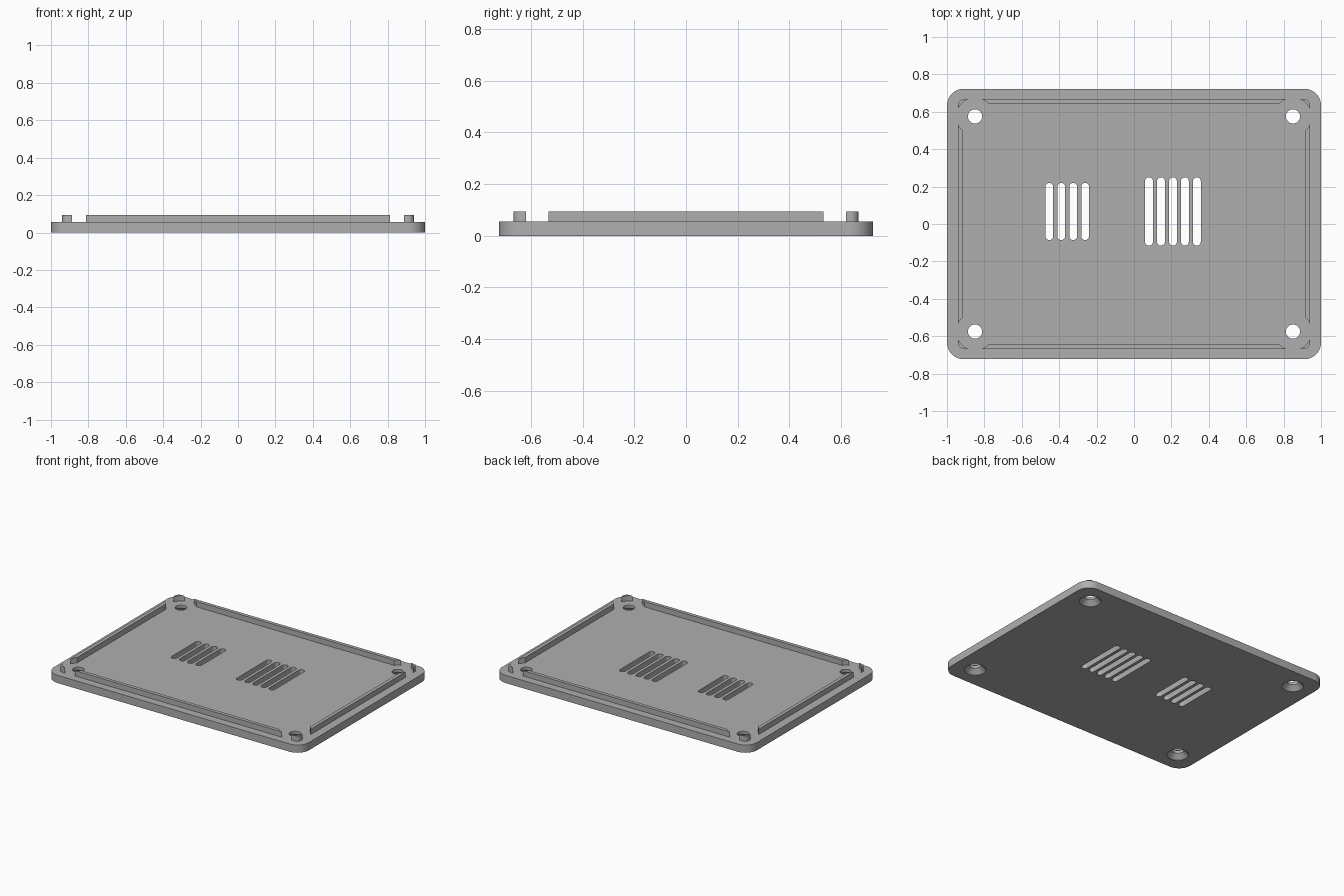
import bpy
import bmesh
from math import pi, cos, sin

PLATE_TOP, LIP_TOP = 0.055, 0.093
HOLES = [(sx * 0.85, sy * 0.575) for sx in (-1, 1) for sy in (-1, 1)]

default = bpy.data.objects.get("Cube")
if default:
    bpy.data.objects.remove(default, do_unlink=True)

grey = bpy.data.materials.new("light grey plastic")
grey.use_nodes = True
colour = (0.43, 0.43, 0.43, 1)
grey.diffuse_color = colour
grey.node_tree.nodes["Principled BSDF"].inputs["Base Color"].default_value = colour


def rounded(cx, cy, hx, hy, r, steps=10):
    """Outline of a rounded rectangle; hx = hy = r gives a circle."""
    pts = []
    for q, (sx, sy) in enumerate([(1, 1), (-1, 1), (-1, -1), (1, -1)]):
        for i in range(steps + 1):
            a = (q + i / steps) * pi / 2
            pts.append((cx + sx * (hx - r) + r * cos(a), cy + sy * (hy - r) + r * sin(a)))
    return [p for i, p in enumerate(pts)
            if abs(p[0] - pts[i - 1][0]) + abs(p[1] - pts[i - 1][1]) > 1e-6]


def circle(x, y, r):
    return rounded(x, y, r, r, r)


def solid(name, stacks):
    """Each stack is a list of (outline, z) sections, skinned and capped."""
    bm = bmesh.new()
    for stack in stacks:
        rings = [[bm.verts.new((x, y, z)) for x, y in outline] for outline, z in stack]
        for low, high in zip(rings, rings[1:]):
            n = len(low)
            for i in range(n):
                j = (i + 1) % n
                bm.faces.new((low[i], low[j], high[j], high[i]))
        bm.faces.new(rings[0][::-1])
        bm.faces.new(rings[-1])
    mesh = bpy.data.meshes.new(name)
    bm.to_mesh(mesh)
    bm.free()
    mesh.materials.append(grey)
    obj = bpy.data.objects.new(name, mesh)
    bpy.context.collection.objects.link(obj)
    return obj


def cut(obj, cutter):
    cutter.hide_render = True
    mod = obj.modifiers.new("cut", "BOOLEAN")
    mod.operation, mod.solver, mod.object = "DIFFERENCE", "EXACT", cutter
    select(obj)
    bpy.ops.object.modifier_apply(modifier=mod.name)
    bpy.data.objects.remove(cutter, do_unlink=True)


def select(obj):
    bpy.ops.object.select_all(action="DESELECT")
    obj.select_set(True)
    bpy.context.view_layer.objects.active = obj


# Base plate with rounded corners
outline = rounded(0, 0, 1, 0.723, 0.09)
plate = solid("base_plate", [[(outline, 0), (outline, PLATE_TOP)]])

# Countersunk screw holes, wide at the underside
cut(plate, solid("screw_hole_cutter", [
    [(circle(x, y, 0.07), -0.02), (circle(x, y, 0.07), 0.002),
     (circle(x, y, 0.038), 0.034), (circle(x, y, 0.038), 0.1)] for x, y in HOLES]))

# Two groups of vent slots
slots = []
for first, count, half in ((-0.453, 4, 0.153), (0.08, 5, 0.183)):
    for i in range(count):
        slot = rounded(first + i * 0.064, 0.067, 0.021, half, 0.021, 6)
        slots.append([(slot, -0.02), (slot, 0.1)])
cut(plate, solid("vent_slot_cutter", slots))

# Raised locating lip, interrupted around each screw hole
outer = rounded(0, 0, 0.94, 0.667, 0.03)
inner = rounded(0, 0, 0.915, 0.642, 0.005)
lip = solid("locating_lip", [[(outer, PLATE_TOP), (outer, LIP_TOP)]])
cut(lip, solid("lip_inside_cutter", [[(inner, 0), (inner, 0.2)]]))
cut(lip, solid("lip_gap_cutter", [
    [(circle(x, y, 0.1), 0), (circle(x, y, 0.1), 0.2)] for x, y in HOLES]))

for part in (plate, lip):
    select(part)
    bpy.ops.object.shade_smooth_by_angle(angle=pi / 6)
